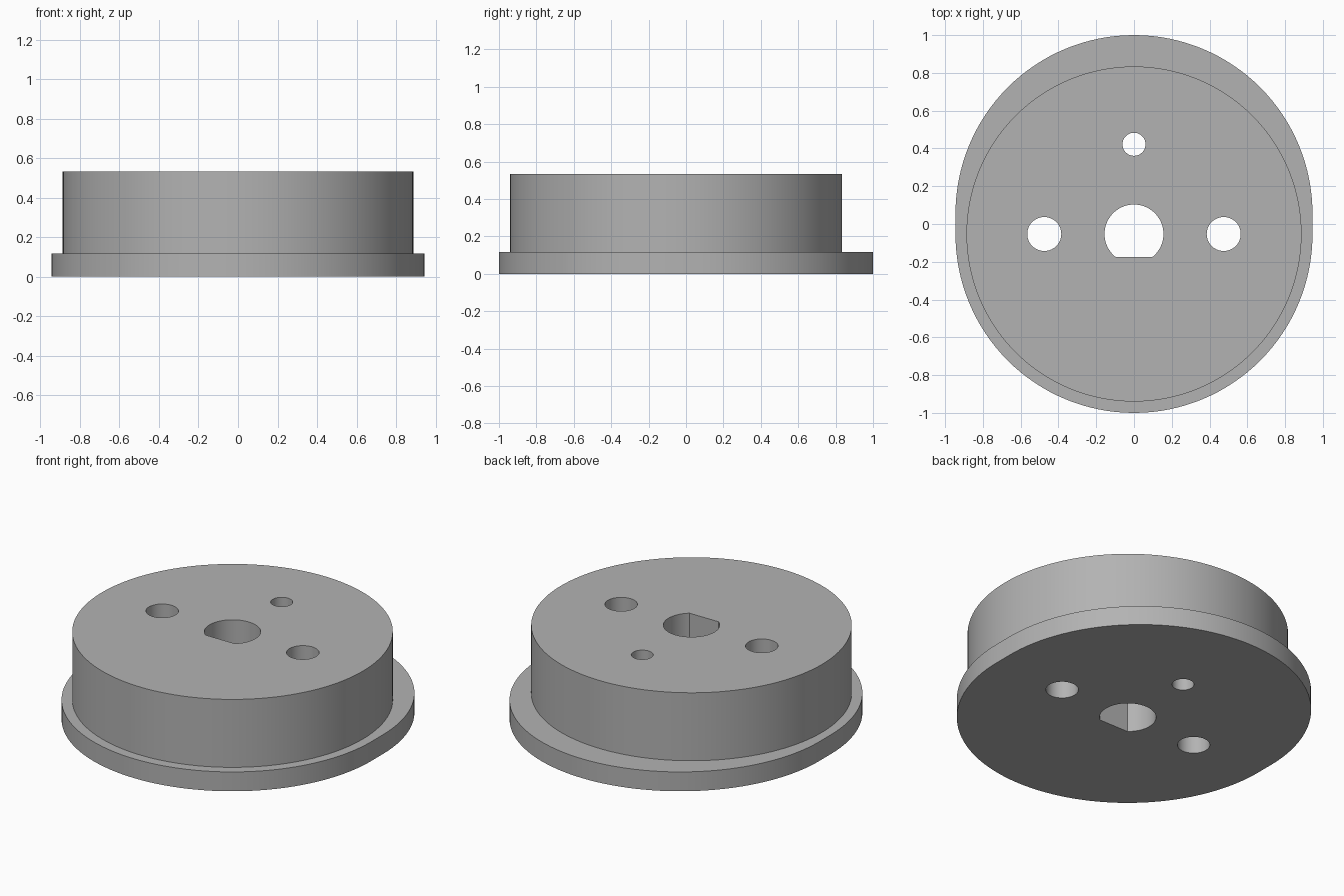
import bpy, bmesh
from math import sin, cos, pi, asin, radians

default = bpy.data.objects.get("Cube")
if default:
    bpy.data.objects.remove(default, do_unlink=True)

AXIS_Y = -0.053      # axis of the drum and the bore
BOLT_R = 0.475       # distance of the side holes from the axis
FLANGE_H, TOP = 0.118, 0.533

grey = bpy.data.materials.new("plain grey")
grey.use_nodes = True
colour = (0.45, 0.45, 0.45, 1)
grey.diffuse_color = colour
grey.node_tree.nodes["Principled BSDF"].inputs["Base Color"].default_value = colour


def arc(cx, cy, r, start, end, steps):
    return [(cx + r * cos(start + (end - start) * i / steps),
             cy + r * sin(start + (end - start) * i / steps)) for i in range(steps + 1)]


def circle(cx, cy, r, steps=64):
    return arc(cx, cy, r, 0, 2 * pi, steps)[:-1]


def prism(name, outline, z0, z1):
    """Extrude a closed outline from z0 to z1."""
    bm = bmesh.new()
    face = bm.faces.new([bm.verts.new((x, y, z0)) for x, y in outline])
    grown = bmesh.ops.extrude_face_region(bm, geom=[face])["geom"]
    bmesh.ops.translate(bm, vec=(0, 0, z1 - z0),
                        verts=[v for v in grown if isinstance(v, bmesh.types.BMVert)])
    bmesh.ops.recalc_face_normals(bm, faces=bm.faces)
    mesh = bpy.data.meshes.new(name)
    bm.to_mesh(mesh)
    bm.free()
    mesh.materials.append(grey)
    obj = bpy.data.objects.new(name, mesh)
    bpy.context.collection.objects.link(obj)
    return obj


def combine(body, tool, operation):
    """Apply a boolean and remove the helper."""
    tool.hide_render = True
    mod = body.modifiers.new(operation.lower(), "BOOLEAN")
    mod.operation, mod.solver, mod.object = operation, "EXACT", tool
    bpy.context.view_layer.objects.active = body
    bpy.ops.object.modifier_apply(modifier=mod.name)
    bpy.data.objects.remove(tool, do_unlink=True)


# Slightly elongated flange: two half circles joined by short straight sides
FLANGE_R = 0.945
shift = 1 - FLANGE_R
flange = arc(0, shift, FLANGE_R, 0, pi, 64) + arc(0, -shift, FLANGE_R, pi, 2 * pi, 64)
body = prism("flanged_hub", flange, 0, FLANGE_H)

# Round drum on the flange
combine(body, prism("drum", circle(0, AXIS_Y, 0.887, 128), FLANGE_H / 2, TOP), "UNION")

# D-shaped bore with its flat at the front
BORE_R, FLAT = 0.156, 0.121
a = asin(FLAT / BORE_R)
bore = arc(0, AXIS_Y, BORE_R, -a, pi + a, 56)

# Two side holes and the smaller rear hole
holes = [bore, circle(0, AXIS_Y + BOLT_R, 0.061)]
holes += [circle(side * BOLT_R, AXIS_Y, 0.09) for side in (-1, 1)]
for outline in holes:
    combine(body, prism("hole_cutter", outline, -0.1, TOP + 0.1), "DIFFERENCE")

# Smooth walls with sharp rims
bpy.ops.object.select_all(action="DESELECT")
body.select_set(True)
bpy.context.view_layer.objects.active = body
bpy.ops.object.shade_smooth_by_angle(angle=radians(30))
